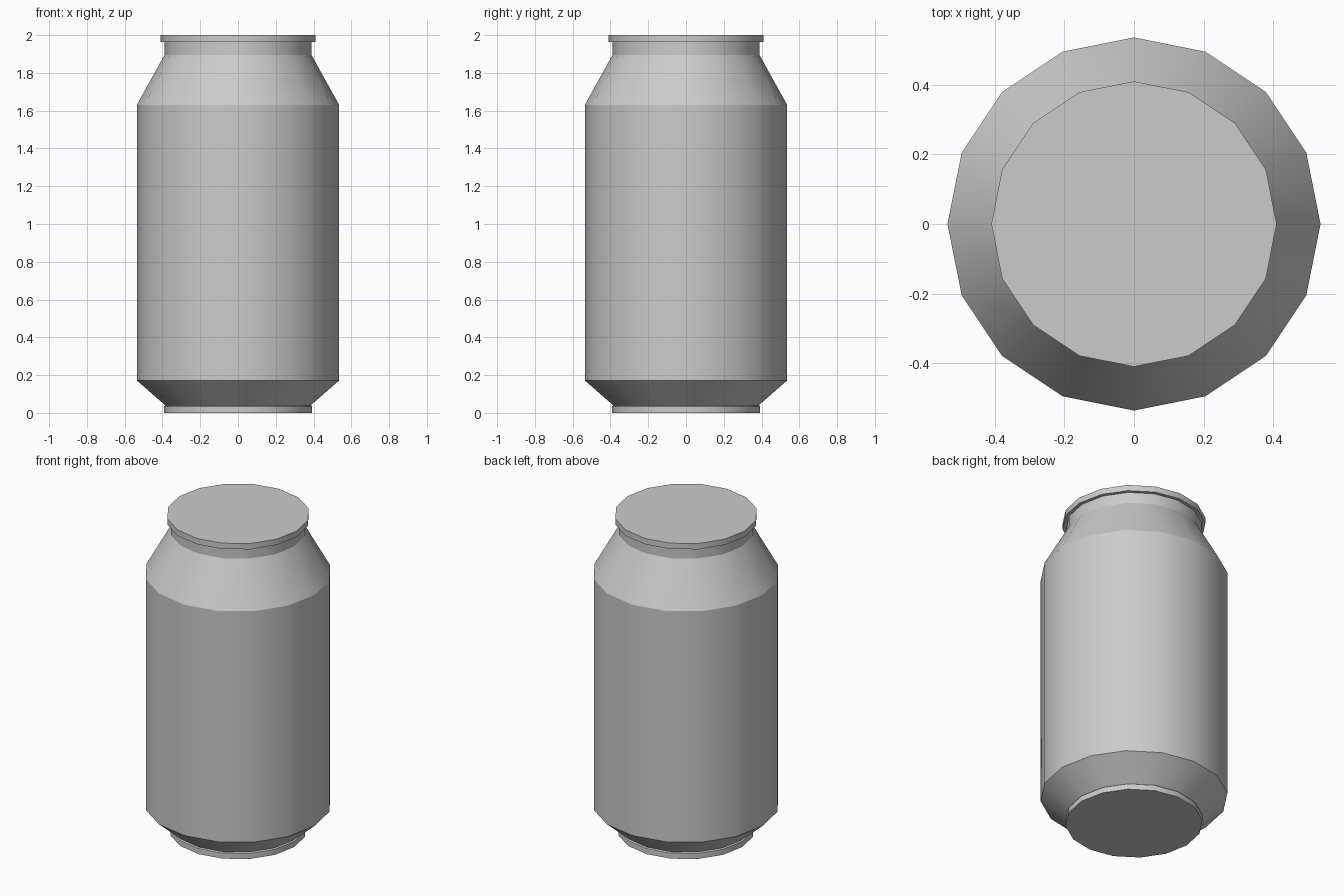
import bpy, bmesh, math

if "Cube" in bpy.data.objects:
    bpy.data.objects.remove(bpy.data.objects["Cube"])

SIDES = 16


def lathe(name, profile):
    """Revolve (radius, height) points around z and cap both ends."""
    bm = bmesh.new()
    rings = []
    for r, z in profile:
        rings.append([bm.verts.new((r * math.cos(math.tau * i / SIDES),
                                    r * math.sin(math.tau * i / SIDES), z))
                      for i in range(SIDES)])
    for low, high in zip(rings, rings[1:]):
        for i in range(SIDES):
            j = (i + 1) % SIDES
            bm.faces.new((low[i], low[j], high[j], high[i]))
    bm.faces.new(rings[0][::-1])
    bm.faces.new(rings[-1])
    mesh = bpy.data.meshes.new(name)
    bm.to_mesh(mesh)
    bm.free()
    obj = bpy.data.objects.new(name, mesh)
    bpy.context.collection.objects.link(obj)
    bpy.ops.object.select_all(action='DESELECT')
    obj.select_set(True)
    bpy.context.view_layer.objects.active = obj
    bpy.ops.object.shade_smooth_by_angle(angle=math.radians(28))
    return obj


# Whole can: foot ring, lower taper, body, shoulder, neck, rolled rim, lid
lathe("drink_can", [
    (0.393, 0.0), (0.393, 0.035),      # foot ring
    (0.385, 0.04), (0.536, 0.172),     # lower taper
    (0.536, 1.63), (0.389, 1.895),     # body and shoulder
    (0.389, 1.963),                    # neck
    (0.41, 1.963), (0.41, 2.0),        # rim and flat lid
])
